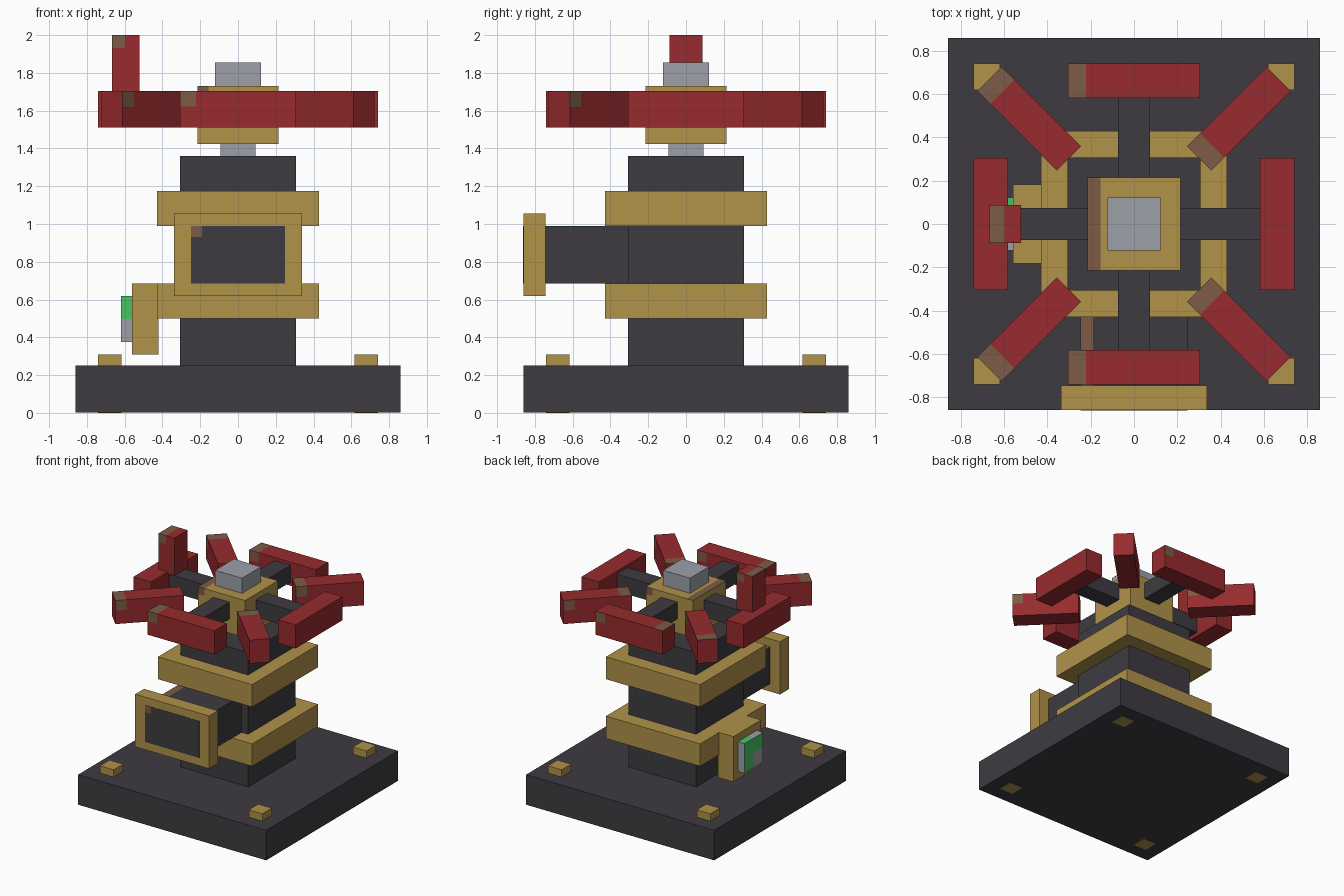
import bpy, bmesh, math
from mathutils import Vector

if "Cube" in bpy.data.objects:
    bpy.data.objects.remove(bpy.data.objects["Cube"])


def material(name, *rgb):
    lin = [((c / 255 + 0.055) / 1.055) ** 2.4 for c in rgb] + [1]
    m = bpy.data.materials.new(name)
    m.use_nodes = True
    m.diffuse_color = lin
    m.node_tree.nodes["Principled BSDF"].inputs["Base Color"].default_value = lin
    return m


iron = material("dark iron", 61, 59, 65)
brass = material("brass", 177, 147, 74)
steel = material("steel", 156, 160, 168)
red = material("red paint", 151, 43, 46)
rust = material("rust brown", 125, 91, 71)
green = material("green light", 72, 196, 102)


def box(name, x, y, z, *mats, turn=0, cuts=(), rule=None):
    """Box between (min, max) pairs, cut by planes and coloured by a rule on its faces."""
    size = Vector((x[1] - x[0], y[1] - y[0], z[1] - z[0]))
    bm = bmesh.new()
    bmesh.ops.create_cube(bm, size=1)
    bmesh.ops.scale(bm, vec=size, verts=bm.verts)
    for axis, at in cuts:
        co, no = Vector(), Vector()
        co[axis], no[axis] = at, 1
        bmesh.ops.bisect_plane(bm, geom=bm.verts[:] + bm.edges[:] + bm.faces[:],
                               plane_co=co, plane_no=no)
    bm.normal_update()
    if rule:
        for f in bm.faces:
            f.material_index = int(rule(f.calc_center_median(), f.normal))
    me = bpy.data.meshes.new(name)
    bm.to_mesh(me)
    bm.free()
    for m in mats:
        me.materials.append(m)
    ob = bpy.data.objects.new(name, me)
    ob.location = (sum(x) / 2, sum(y) / 2, sum(z) / 2)
    ob.rotation_euler.z = math.radians(turn)
    bpy.context.collection.objects.link(ob)
    return ob


def rusty_box(name, x, y, z, mat, wear, turn=0):
    """Box with a worn strip on top and worn upper corners on front and back."""
    ex = (x[1] - x[0]) / 2 - wear
    ez = (z[1] - z[0]) / 2 - wear

    def worn(c, n):
        if n.z > 0.5:
            return c.x < -ex
        return abs(n.y) > 0.5 and c.z > ez and c.x * n.y > ex

    return box(name, x, y, z, mat, rust, turn=turn,
               cuts=((0, -ex), (0, ex), (2, ez)), rule=worn)


def sym(r):
    return (-r, r)


def around(c, r):
    return (c - r, c + r)


# Base plate with corner bolts
box("base_plate", sym(.86), sym(.86), (.002, .25), iron)
for sx in (-1, 1):
    for sy in (-1, 1):
        box("corner_bolt", around(.68 * sx, .062), around(.68 * sy, .062), (0, .31), brass)

# Column and collars
box("column", sym(.308), sym(.308), (.25, 1.36), iron)
box("lower_collar", sym(.43), sym(.43), (.5, .685), brass)
box("upper_collar", sym(.43), sym(.43), (.99, 1.175), brass)

# Front pipe and flange
rusty_box("outlet_pipe", sym(.248), (-.862, -.3), (.685, .99), iron, .058)
box("outlet_flange", sym(.338), (-.86, -.745), (.62, 1.055), brass)

# Side gauge
box("gauge_housing", (-.56, -.42), sym(.182), (.31, .685), brass)


def lit(c, n):
    if n.x < -0.5:
        return c.y > 0 or c.z > 0
    if n.z > 0.5:
        return c.y > 0
    return n.y < -0.5 and c.z > 0


box("gauge_panel", (-.62, -.55), sym(.123), (.375, .62), steel, green,
    cuts=((1, 0), (2, 0)), rule=lit)

# Stem, hub and nut
box("stem", sym(.092), sym(.092), (1.36, 1.45), steel)
rusty_box("wheel_hub", sym(.215), sym(.215), (1.423, 1.73), brass, .06)
box("top_nut", sym(.123), sym(.123), (1.73, 1.855), steel)

# Spokes and wheel rim
rim_z = (1.51, 1.705)
spoke_z = (1.54, 1.68)
for s in (-1, 1):
    inner, outer = sorted((s * .2, s * .6)), around(s * .662, .08)
    box("side_spoke", inner, sym(.073), spoke_z, iron)
    box("cross_spoke", sym(.073), inner, spoke_z, iron)
    box("side_rim_bar", outer, sym(.306), rim_z, red)
    rusty_box("cross_rim_bar", sym(.306), outer, rim_z, red, .084)
    for t in (-1, 1):
        rusty_box("diagonal_rim_bar", around(s * .484, .26), around(t * .487, .079),
                  rim_z, red, .085, turn=45 * s * t)

# Crank handle
rusty_box("crank_handle", (-.667, -.522), sym(.087), (1.69, 2), red, .068)
